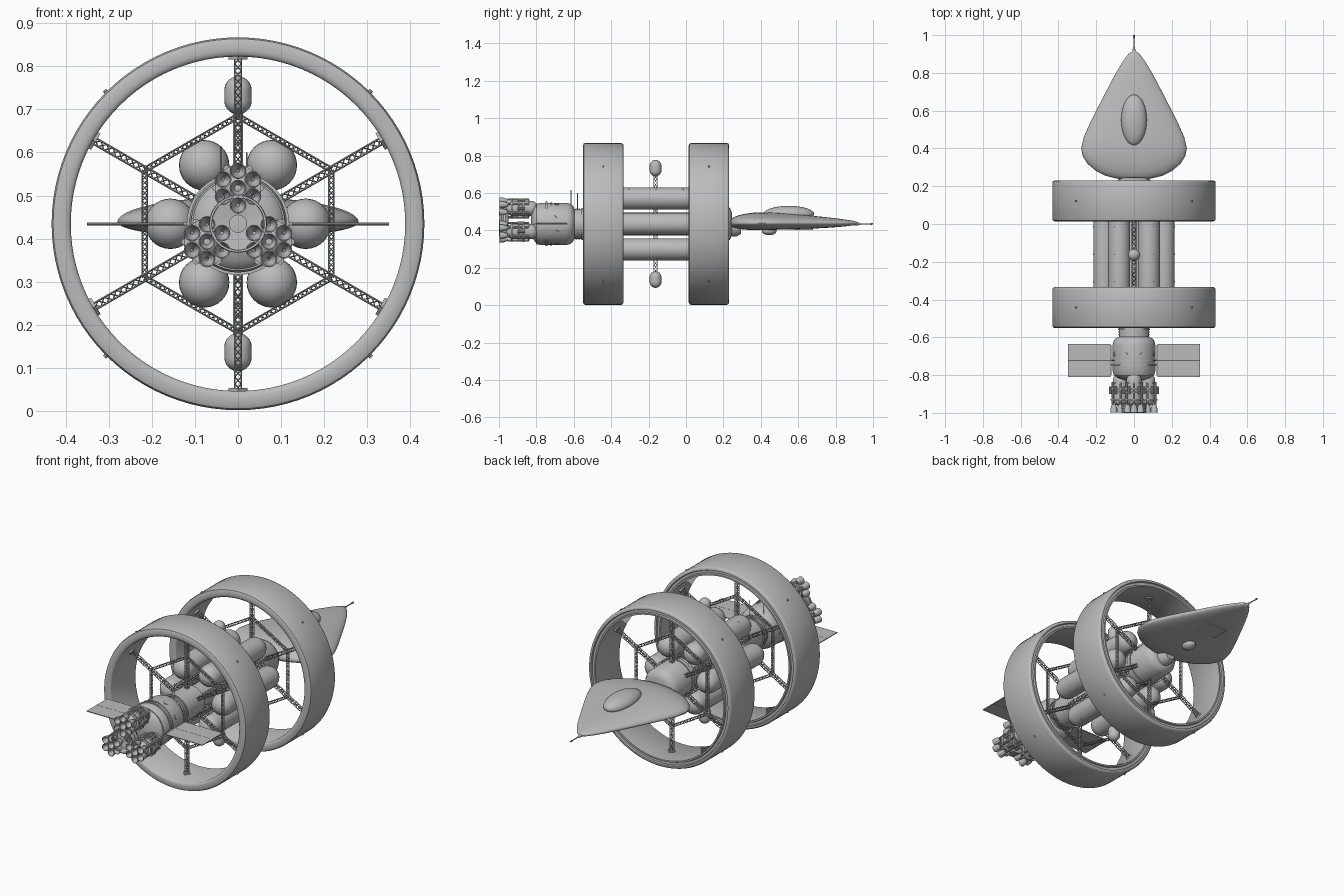
import bpy, bmesh, math
from math import sin, cos, pi, radians
from mathutils import Vector, Matrix

if "Cube" in bpy.data.objects:
    bpy.data.objects.remove(bpy.data.objects["Cube"])

AXIS = 0.4345            # height of the long axis
RINGS = (-0.4425, 0.1225)
made = []

grey = bpy.data.materials.new("hull_grey")
grey.use_nodes = True
grey.diffuse_color = (0.5, 0.5, 0.5, 1)
grey.node_tree.nodes["Principled BSDF"].inputs["Base Color"].default_value = (0.5, 0.5, 0.5, 1)


def finish(name, bm):
    bmesh.ops.recalc_face_normals(bm, faces=bm.faces)
    me = bpy.data.meshes.new(name)
    bm.to_mesh(me)
    bm.free()
    me.materials.append(grey)
    ob = bpy.data.objects.new(name, me)
    bpy.context.collection.objects.link(ob)
    made.append(ob)
    return ob


def loft(bm, loops, closed=False):
    """Skin a list of vertex loops; cap the ends unless closed."""
    rows = [[bm.verts.new(p) for p in lp] for lp in loops]
    n = len(rows[0])
    pairs = list(zip(rows, rows[1:])) + ([(rows[-1], rows[0])] if closed else [])
    for a, b in pairs:
        for i in range(n):
            j = (i + 1) % n
            bm.faces.new((a[i], a[j], b[j], b[i]))
    if not closed:
        bm.faces.new(rows[0])
        bm.faces.new(rows[-1])


def turn(bm, profile, x=0, z=AXIS, seg=32, closed=False):
    """Revolve (y, radius) points around a line parallel to y."""
    loft(bm, [[(x + r * cos(2 * pi * i / seg), y, z + r * sin(2 * pi * i / seg))
               for i in range(seg)] for y, r in profile], closed)


def lathe(name, profile, **kw):
    bm = bmesh.new()
    turn(bm, profile, **kw)
    return finish(name, bm)


def rod(bm, a, b, r, n=4):
    a, b = Vector(a), Vector(b)
    q = (b - a).to_track_quat('Z', 'Y')
    ring = [q @ Vector((r * cos(2 * pi * i / n), r * sin(2 * pi * i / n), 0)) for i in range(n)]
    loft(bm, [[a + v for v in ring], [b + v for v in ring]])


def truss(bm, a, b, w, r=0.0022):
    """Square lattice beam with zigzag bracing."""
    a, b = Vector(a), Vector(b)
    d = b - a
    u = Vector((0, 1, 0)) if abs(d.normalized().y) < 0.9 else Vector((1, 0, 0))
    v = d.normalized().cross(u)
    c = [(u * s + v * t) * w / 2 for s, t in ((1, 1), (1, -1), (-1, -1), (-1, 1))]
    n = max(2, round(d.length / (w * 1.1)))
    for k in range(4):
        rod(bm, a + c[k], b + c[k], r)
        for i in range(n):
            p, q = (k, (k + 1) % 4) if i % 2 else ((k + 1) % 4, k)
            rod(bm, a + d * (i / n) + c[p], a + d * ((i + 1) / n) + c[q], r * 0.7)


def polar(r, deg, y):
    return Vector((r * cos(radians(deg)), y, AXIS + r * sin(radians(deg))))


def ellipsoid(name, centre, radii):
    bm = bmesh.new()
    bmesh.ops.create_uvsphere(bm, u_segments=32, v_segments=16, radius=1,
                              matrix=Matrix.Translation(centre) @ Matrix.Diagonal((*radii, 1)))
    return finish(name, bm)


def box(name, centre, size):
    bm = bmesh.new()
    bmesh.ops.create_cube(bm, size=1, matrix=Matrix.Translation(centre) @ Matrix.Diagonal((*size, 1)))
    return finish(name, bm)


def capsule(y0, y1, r, n=7):
    arc = [(r * (1 - cos(pi / 2 * i / n)), r * sin(pi / 2 * i / n) + 0.0005) for i in range(n + 1)]
    return [(y0 + d, s) for d, s in arc] + [(y1 - d, s) for d, s in reversed(arc)]


# Habitat rings with their spoked lattice frames
RING = [(-.108, .402), (-.108, .42), (-.104, .429), (-.096, .4325), (.096, .4325), (.104, .429),
        (.108, .422), (.108, .415), (.1, .412), (.1, .399), (.108, .396), (.108, .388),
        (-.1, .388), (-.106, .393)]
for side, yc in zip(("front", "rear"), RINGS):
    lathe(side + "_ring", [(yc + y, r) for y, r in RING], seg=96, closed=True)
    bm = bmesh.new()
    for k in range(6):
        ang = 30 + 60 * k
        truss(bm, polar(.06, ang, yc), polar(.388, ang, yc), .015)
        truss(bm, polar(.25, ang, yc), polar(.25, ang + 60, yc), .011, .0018)
        rod(bm, polar(.381, ang, yc), polar(.389, ang, yc), .022)
    finish(side + "_ring_frame", bm)
    bm = bmesh.new()
    for k in range(4):
        rod(bm, polar(.428, 45 + 90 * k, yc), polar(.438, 45 + 90 * k, yc), .005, 8)
    finish(side + "_ring_thrusters", bm)

# Central spine and rear hub
lathe("spine", [(-.6, .08), (-.4, .08), (-.39, .06), (.03, .06), (.05, .1), (.21, .1),
                (.235, .085), (.245, .06)])
lathe("rear_hub_bands", [(.07, .09), (.07, .105), (.09, .105), (.09, .09)], closed=True)
bm = bmesh.new()
for k in range(6):
    truss(bm, polar(.1, 30 + 60 * k, -.42), polar(.1, 30 + 60 * k, .1), .02)
finish("spine_lattice", bm)

# Six long tanks around the spine
for k in range(6):
    c = polar(.157, 60 * k, 0)
    lathe("long_tank_%d" % k, capsule(-.41, .09, .058), x=c.x, z=c.z)
    bm = bmesh.new()
    for y in (-.305, -.16, -.015):
        rod(bm, polar(.205, 60 * k, y), polar(.2165, 60 * k, y), .004, 8)
    finish("tank_vents_%d" % k, bm)

# Small upright pods above and below, on lattice masts
for name, s in (("upper", 1), ("lower", -1)):
    ob = lathe(name + "_pod", capsule(-.044, .044, .031), z=0, seg=24)
    ob.data.transform(Matrix.Translation((0, -.163, AXIS + s * .298)) @ Matrix.Rotation(pi / 2, 4, 'X'))
    bm = bmesh.new()
    truss(bm, (0, -.163, AXIS + s * .06), (0, -.163, AXIS + s * .26), .018)
    finish(name + "_pod_mast", bm)

# Service module
lathe("service_module", [(-.83, .04), (-.815, .085), (-.8, .105), (-.78, .113), (-.64, .113), (-.62, .108),
                         (-.605, .097), (-.597, .08), (-.59, .07)], seg=48)
for i, (y, r, h) in enumerate([(-.8, .109, .008), (-.75, .119, .01), (-.725, .117, .006),
                               (-.59, .083, .008), (-.575, .083, .008), (-.56, .086, .008)]):
    lathe("module_band_%d" % i, [(y, r - .02), (y, r), (y + h, r), (y + h, r - .02)], seg=48, closed=True)
bm = bmesh.new()
for k in range(8):
    rod(bm, polar(.105, 22.5 + 45 * k, -.69), polar(.116, 22.5 + 45 * k, -.69), .012)
finish("module_ports", bm)
bm = bmesh.new()
for x, y, top in ((-.04, -.615, .615), (.02, -.58, .60)):
    rod(bm, (x, y, AXIS + .06), (x, y, top), .0018, 6)
finish("aerials", bm)

# Flat side panels on short booms
for name, s in (("left", 1), ("right", -1)):
    box(name + "_panel", (s * .238, -.722, AXIS), (.225, .175, .004))
    bm = bmesh.new()
    rod(bm, (s * .1, -.722, AXIS), (s * .35, -.722, AXIS), .0035, 8)
    rod(bm, (s * .122, -.8, AXIS), (s * .122, -.64, AXIS), .004, 8)
    finish(name + "_panel_boom", bm)

# Three engine clusters, each with seven nozzles
for e in range(3):
    c = polar(.083, 90 + 120 * e, 0)
    at = dict(x=c.x, z=c.z)
    lathe("engine_body_%d" % e, capsule(-.965, -.79, .04), **at)
    lathe("engine_shroud_%d" % e, [(-1, .066), (-.99, .067), (-.987, .064), (-.978, .064), (-.975, .067),
                                   (-.965, .067), (-.962, .064), (-.953, .064), (-.95, .05), (-.95, .02),
                                   (-.955, .02), (-.96, .06), (-1, .061)], seg=40, closed=True)
    bm = bmesh.new()
    for y, r in ((-.935, .053), (-.895, .049), (-.875, .054), (-.845, .047)):
        turn(bm, [(y, .03), (y, r), (y + .008, r), (y + .008, .03)], closed=True, **at)
    for k in range(6):
        o = polar(.047, 60 * k + 30, 0) - polar(0, 0, 0) + c
        rod(bm, (o.x, -.955, o.z), (o.x, -.84, o.z), .006, 8)
        p = polar(.052, 60 * k, 0) - polar(0, 0, 0) + c
        rod(bm, (p.x, -.9, p.z), (p.x, -.86, p.z), .008, 8)
    finish("engine_plumbing_%d" % e, bm)
    bm = bmesh.new()
    for k in range(7):
        o = c + (polar(.04, 60 * k + 30, 0) - polar(0, 0, 0) if k < 6 else Vector())
        turn(bm, [(-.998, .0195), (-.975, .017), (-.955, .01), (-.958, .004), (-.975, .014), (-.998, .017)],
             x=o.x, z=o.z, seg=20, closed=True)
    finish("engine_nozzles_%d" % e, bm)

# Teardrop lander: stations of (y, half width, rise, drop)
STATIONS = [(.236, .03, .012, .012), (.24, .09, .022, .018), (.255, .15, .032, .024), (.28, .2, .042, .03),
            (.32, .247, .051, .035), (.36, .272, .056, .037), (.4, .28, .058, .037), (.46, .266, .057, .036),
            (.53, .235, .053, .034), (.6, .2, .047, .032), (.67, .164, .04, .029), (.74, .128, .033, .026),
            (.81, .09, .025, .021), (.86, .06, .018, .016), (.9, .03, .012, .011), (.918, .006, .005, .005)]
bm = bmesh.new()
N = 48
loft(bm, [[(w * cos(2 * pi * i / N), y,
            AXIS + .004 + (up if i <= N // 2 else dn) * sin(2 * pi * i / N)) for i in range(N)]
          for y, w, up, dn in STATIONS])
finish("lander_hull", bm)
ellipsoid("lander_canopy", (0, .55, .488), (.068, .135, .043))
ellipsoid("lander_belly_dome", (0, .445, .398), (.032, .04, .024))
box("lander_belly_hatch", (0, .63, .406), (.12, .1, .006))
lathe("nose_probe", [(.9, .01), (.93, .006), (.935, .003), (.985, .003), (.987, .005), (1, .004)], seg=12)
lathe("docking_adapter", [(.22, .045), (.27, .045), (.295, .03)], z=.412, seg=24)

# Smooth the round parts and keep the hard edges
bpy.ops.object.select_all(action='DESELECT')
for ob in made:
    ob.select_set(True)
bpy.context.view_layer.objects.active = made[0]
bpy.ops.object.shade_smooth_by_angle(angle=radians(40))
